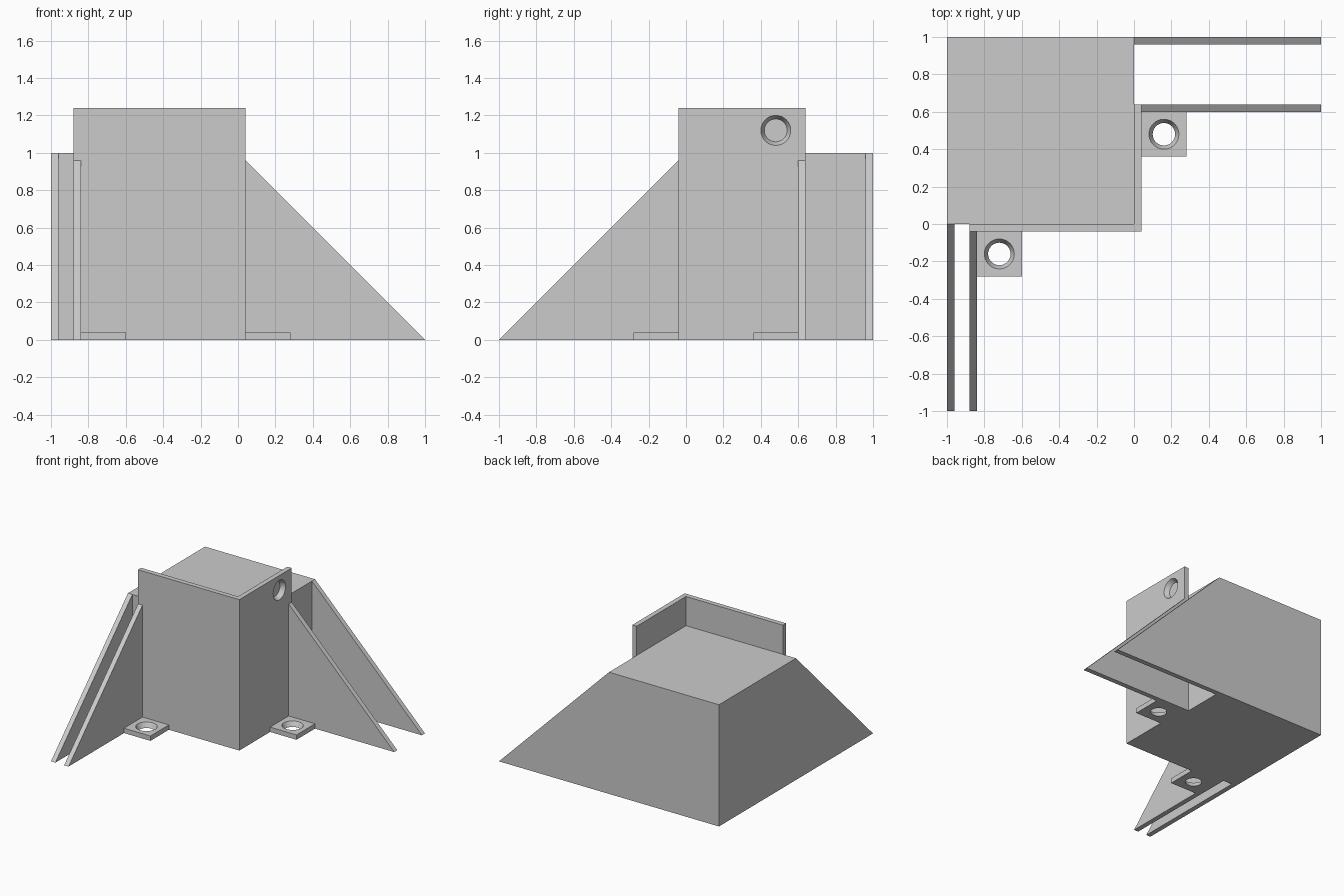
import bpy
import bmesh
from mathutils import Matrix, Vector

default = bpy.data.objects.get("Cube")
if default:
    bpy.data.objects.remove(default, do_unlink=True)

grey = bpy.data.materials.new("plain grey")
grey.use_nodes = True
colour = (0.6, 0.6, 0.6, 1)
grey.diffuse_color = colour
grey.node_tree.nodes["Principled BSDF"].inputs["Base Color"].default_value = colour

T = 0.04  # wall thickness


def add_object(name, bm):
    bmesh.ops.recalc_face_normals(bm, faces=bm.faces)
    mesh = bpy.data.meshes.new(name)
    bm.to_mesh(mesh)
    bm.free()
    mesh.materials.append(grey)
    obj = bpy.data.objects.new(name, mesh)
    bpy.context.collection.objects.link(obj)
    return obj


def prism(name, points, direction):
    """Extrude a flat outline along a direction."""
    bm = bmesh.new()
    face = bm.faces.new([bm.verts.new(p) for p in points])
    new = bmesh.ops.extrude_face_region(bm, geom=[face])["geom"]
    verts = [v for v in new if isinstance(v, bmesh.types.BMVert)]
    bmesh.ops.translate(bm, verts=verts, vec=direction)
    return add_object(name, bm)


def upright(name, outline, z0, z1):
    return prism(name, [(x, y, z0) for x, y in outline], (0, 0, z1 - z0))


def rectangle(x0, y0, x1, y1):
    return [(x0, y0), (x1, y0), (x1, y1), (x0, y1)]


def countersink(obj, base, axis, start):
    """Cut a tapered screw hole that widens along the axis."""
    end = T + 0.01
    axis = Vector(axis)
    bm = bmesh.new()
    turn = axis.to_track_quat("Z", "Y").to_matrix().to_4x4()
    centre = Vector(base) + axis * (start + end) / 2
    bmesh.ops.create_cone(bm, cap_ends=True, segments=48,
                          radius1=0.06 + start / 2, radius2=0.06 + end / 2,
                          depth=end - start,
                          matrix=Matrix.Translation(centre) @ turn)
    cutter = add_object("hole_cutter", bm)
    cutter.hide_render = True
    mod = obj.modifiers.new("hole", "BOOLEAN")
    mod.operation = "DIFFERENCE"
    mod.solver = "EXACT"
    mod.object = cutter
    bpy.context.view_layer.objects.active = obj
    bpy.ops.object.modifier_apply(modifier=mod.name)
    bpy.data.objects.remove(cutter, do_unlink=True)


# Solid block at the back corner
upright("corner_block", rectangle(-1, 0, 0, 1), 0, 1)

# L-shaped wall wrapping the block, with a blind hole in its side
wall = upright("corner_wall",
               [(-0.88, -T), (T, -T), (T, 0.64), (0, 0.64), (0, 0), (-0.88, 0)],
               0, 1.24)
countersink(wall, (0, 0.48, 1.12), (1, 0, 0), 0.002)

# Triangular fins: a pair to the side and a pair to the front
for name, y, start in (("side_fin_outer", 0.96, 0), ("side_fin_inner", 0.60, T)):
    prism(name, [(start, y, 0), (1, y, 0), (start, y, 1 - start)], (0, T, 0))
for name, x, start in (("front_fin_outer", -1, 0), ("front_fin_inner", -0.88, T)):
    prism(name, [(x, -start, 0), (x, -1, 0), (x, -start, 1 - start)], (T, 0, 0))

# Screw tabs at the foot of the wall
for name, x, y in (("side_tab", 0.16, 0.48), ("front_tab", -0.72, -0.16)):
    tab = upright(name, rectangle(x - 0.12, y - 0.12, x + 0.12, y + 0.12), 0, T)
    countersink(tab, (x, y, 0), (0, 0, 1), -0.01)

# Smooth only the round hole walls
bpy.ops.object.select_all(action="DESELECT")
for obj in bpy.context.collection.objects:
    if obj.type == "MESH" and obj.name in ("corner_wall", "side_tab", "front_tab"):
        obj.select_set(True)
        bpy.context.view_layer.objects.active = obj
bpy.ops.object.shade_smooth_by_angle()
